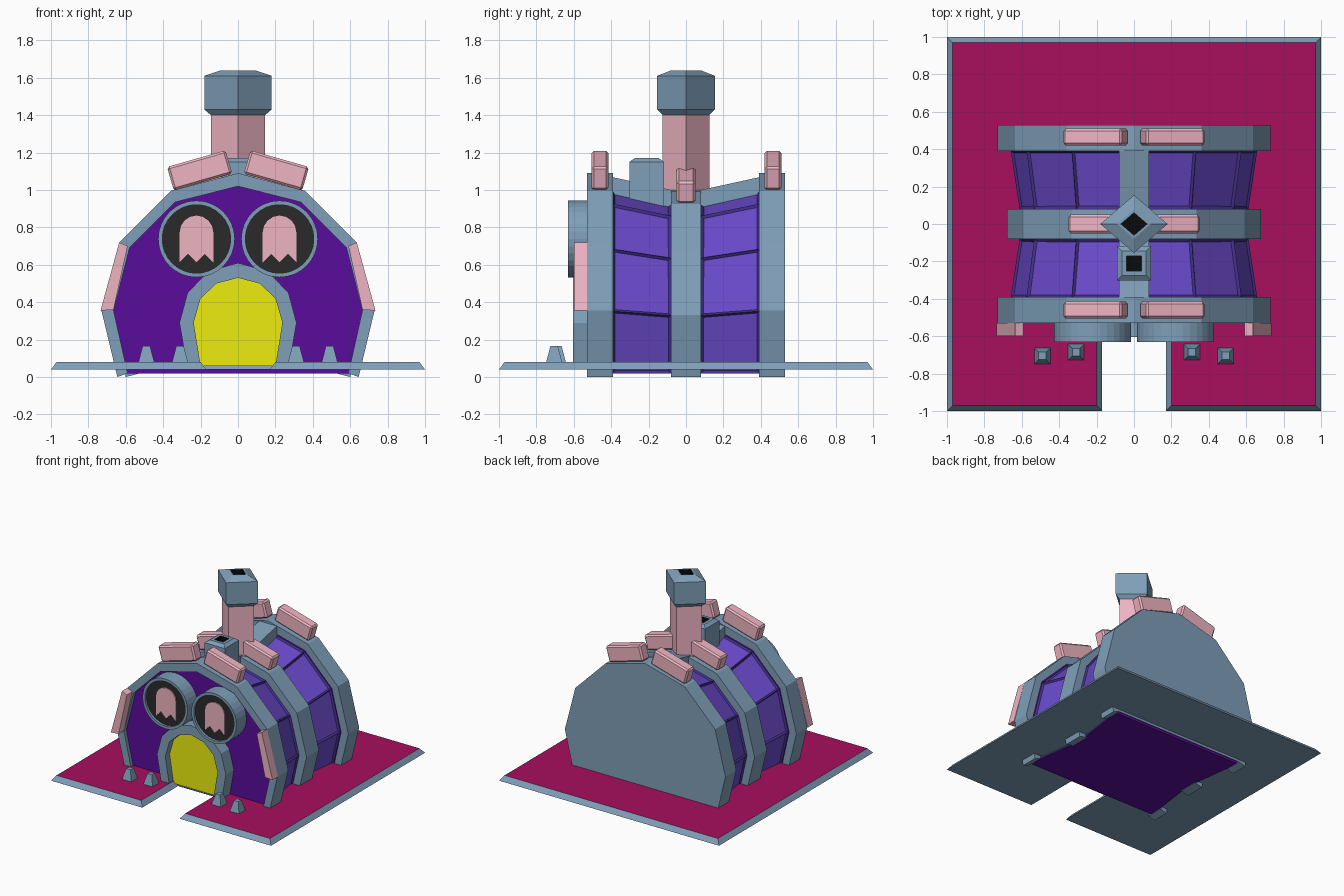
import bpy, bmesh
from math import cos, sin, pi, radians
from mathutils import Matrix

if "Cube" in bpy.data.objects:
    bpy.data.objects.remove(bpy.data.objects["Cube"])


def material(name, hexcode):
    rgb = [int(hexcode[i:i + 2], 16) / 255 for i in (0, 2, 4)]
    m = bpy.data.materials.new(name)
    m.diffuse_color = [c / 12.92 if c < 0.04 else ((c + 0.055) / 1.055) ** 2.4 for c in rgb] + [1]
    m.use_nodes = True
    m.node_tree.nodes["Principled BSDF"].inputs["Base Color"].default_value = m.diffuse_color
    return m


BLUE = material("blue_grey", "7F9FB9")
PINK = material("pink", "EFB5C4")
PURPLE = material("wall_purple", "5A0C9C")
PANEL = material("panel_purple", "6A4ACB")
FRAME = material("panel_frame", "43308A")
MAGENTA = material("magenta", "A80F5E")
YELLOW = material("yellow", "EEEE10")
DARK = material("dark", "282A28")
BLACK = material("black", "0A0A0A")


def loft(name, sections, mats, cyclic=False, tail=0):
    """Skin equal closed sections; the last `tail` faces take the second material."""
    n, k = len(sections[0]), len(sections)
    faces = [] if cyclic else [list(range(n))]
    for s in range(k if cyclic else k - 1):
        a, b = s * n, (s + 1) % k * n
        faces += [[a + i, a + (i + 1) % n, b + (i + 1) % n, b + i] for i in range(n)]
    if not cyclic:
        faces.append(list(range((k - 1) * n, k * n)))
    me = bpy.data.meshes.new(name)
    me.from_pydata([p for s in sections for p in s], [], faces)
    for m in mats:
        me.materials.append(m)
    for p in list(me.polygons)[len(faces) - tail:]:
        p.material_index = 1
    bm = bmesh.new()
    bm.from_mesh(me)
    bmesh.ops.recalc_face_normals(bm, faces=bm.faces)
    bm.to_mesh(me)
    bm.free()
    ob = bpy.data.objects.new(name, me)
    bpy.context.collection.objects.link(ob)
    return ob


def prism(name, pts, y0, y1, mat):
    return loft(name, [[(x, y, z) for x, z in pts] for y in (y0, y1)], [mat])


def arch(name, outer, inner, y0, y1, mat, cyclic=False):
    return loft(name, [[(a, y0, b), (a, y1, b), (c, y1, d), (c, y0, d)]
                       for (a, b), (c, d) in zip(outer, inner)], [mat], cyclic)


def mirrored(half):
    """Half profile from foot to apex, continued to the other foot."""
    return half + [(-x, z) for x, z in half[-2::-1]]


def scaled(pts, f):
    return [(x * f, z * f) for x, z in pts]


def rect(hx, hy, z, cx=0, cy=0):
    return [(cx + i * hx, cy + j * hy, z) for i, j in ((-1, -1), (1, -1), (1, 1), (-1, 1))]


def diamond(f, z):
    return [(f, 0, z), (0, f * .86, z), (-f, 0, z), (0, -f * .86, z)]


def block(name, size, loc, rot, mat, bevel=.012):
    bm = bmesh.new()
    bmesh.ops.create_cube(bm, size=1, matrix=Matrix.Diagonal((*size, 1)))
    bmesh.ops.bevel(bm, geom=bm.edges[:], offset=bevel, segments=1, affect='EDGES')
    me = bpy.data.meshes.new(name)
    bm.to_mesh(me)
    bm.free()
    me.materials.append(mat)
    ob = bpy.data.objects.new(name, me)
    ob.location, ob.rotation_euler = loc, (0, rot, 0)
    bpy.context.collection.objects.link(ob)


# Ground plate with entrance notch
def outline(d, z):
    half = [(.17 + d, -.53 + d), (.17 + d, -1 + d), (1 - d, -1 + d), (1 - d, 1 - d)]
    return [(x, y, z) for x, y in half] + [(-x, y, z) for x, y in half[::-1]]


loft("ground_plate", [outline(0, .04), outline(.03, .08)], [BLUE, MAGENTA], tail=1)

# Barrel-shaped hall, pinched at the middle, with inset wall panels
OUTER = mirrored([(.645, 0), (.73, .355), (.635, .72), (.36, .995), (0, 1.09)])
INNER = mirrored([(.59, .02), (.665, .355), (.58, .69), (.335, .935), (0, 1.02)])
stations = [(-.5, 1), (-.39, .99), (-.08, .92), (.08, .92), (.39, .99), (.5, 1)]
hall = loft("hall", [[(x * f, y, .02 + (z - .02) * f) for x, z in INNER] for y, f in stations],
            [PURPLE, PANEL, FRAME])
bm = bmesh.new()
bm.from_mesh(hall.data)
panels = [f for f in bm.faces if .1 < abs(f.calc_center_median().y) < .38 and f.normal.z > -.6]
for f in panels:
    f.material_index = 1
rims = bmesh.ops.inset_individual(bm, faces=panels, thickness=.018, depth=-.012)["faces"]
for f in rims:
    f.material_index = 2
bm.to_mesh(hall.data)
bm.free()

# Ribs, closed back wall and ridge beam
arch("front_rib", OUTER, INNER, -.53, -.39, BLUE)
arch("middle_rib", scaled(OUTER, .93), scaled(INNER, .9), -.08, .08, BLUE)
arch("back_rib", OUTER, INNER, .39, .525, BLUE)
prism("back_wall", OUTER[:] + [(-.59, .02), (.59, .02)], .525, .53, BLUE)
loft("ridge_beam", [[(-.08, y, .85), (.08, y, .85), (.08, y, z), (-.08, y, z)]
                    for y, z in ((-.4, 1.07), (-.08, 1.0), (.08, 1.0), (.4, 1.07))], [BLUE])

# Pink roof tiles on the ribs
for name, y, f, w in (("front", -.46, 1, .09), ("middle", 0, .93, .1), ("back", .465, 1, .09)):
    for s in (-1, 1):
        block(name + "_roof_tile", (.325 * f, w, .13 * f), (s * .205 * f, y, 1.105 * f),
              s * radians(16), PINK)

# Side trims, eyes, pupils and ground spikes, mirrored left and right
pupil = [(.09, -.125), (.045, -.08), (0, -.125), (-.045, -.08), (-.09, -.125)]
pupil += [(-.09 * cos(a * pi / 8), .035 + .09 * sin(a * pi / 8)) for a in range(9)]
circle = [(cos(i * pi / 16), sin(i * pi / 16)) for i in range(32)]
for s in (-1, 1):
    prism("side_trim", [(s * x, z) for x, z in
                        ((.59, .70), (.635, .72), (.735, .355), (.665, .36))], -.6, -.53, PINK)

    def at(pts, f=1):
        return [(s * .222 + x * f, .738 + z * f) for x, z in pts]
    arch("eye_rim", at(circle, .205), at(circle, .183), -.63, -.495, BLUE, True)
    prism("eye_disc", at(circle, .185), -.61, -.495, DARK)
    prism("eye_pupil", at(pupil), -.618, -.6, PINK)
    for x, y in ((.49, -.705), (.31, -.685)):
        loft("ground_spike", [rect(.045, .045, .07, s * x, y), rect(.02, .02, .165, s * x, y)], [BLUE])

# Doorway
door = mirrored([(.2, .06), (.237, .29), (.2, .42), (.115, .5), (0, .53)])
frame = mirrored([(.27, .04), (.313, .29), (.27, .45), (.16, .565), (0, .61)])
arch("door_frame", frame, door, -.605, -.49, BLUE)
prism("door", door, -.55, -.49, YELLOW)

# Main chimney and small vent
loft("chimney_shaft", [diamond(.145, .9), diamond(.145, 1.42)], [PINK])
loft("chimney_head", [diamond(f, z) for f, z in ((.145, 1.4), (.18, 1.43), (.18, 1.61), (.09, 1.64),
                                                (.07, 1.64), (.07, 1.56))], [BLUE, BLACK], tail=5)
loft("roof_vent", [rect(h, h, z, 0, -.21) for h, z in ((.092, .9), (.092, 1.15), (.065, 1.17),
                                                       (.04, 1.17), (.04, 1.1))], [BLUE, BLACK], tail=5)
